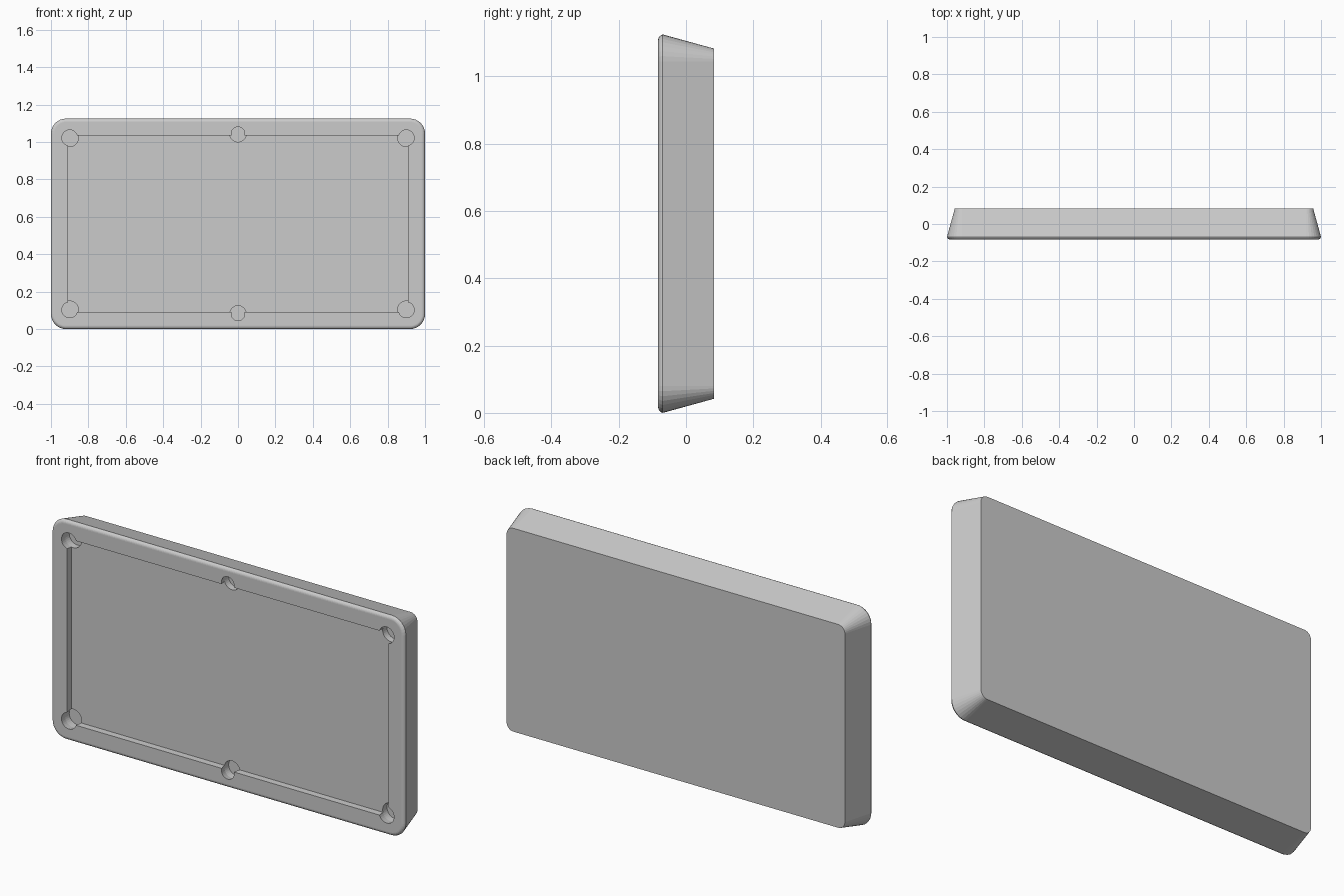
import bpy, bmesh
from math import sin, cos, pi

default = bpy.data.objects.get("Cube")
if default:
    bpy.data.objects.remove(default, do_unlink=True)

HALF_W, HALF_H = 1.0, 0.5625
FRONT, BACK = -0.083, 0.083
FLOOR = FRONT + 0.035

grey = bpy.data.materials.new("plain grey")
grey.use_nodes = True
colour = (0.6, 0.6, 0.6, 1)
grey.diffuse_color = colour
grey.node_tree.nodes["Principled BSDF"].inputs["Base Color"].default_value = colour


def rounded_ring(bm, inset, y, radius=0.08, steps=8):
    """Rounded rectangle loop, offset inward by inset."""
    r = radius - inset
    verts = []
    for k, (sx, sz) in enumerate([(1, 1), (-1, 1), (-1, -1), (1, -1)]):
        for i in range(steps + 1):
            a = (k + i / steps) * pi / 2
            verts.append(bm.verts.new((sx * (HALF_W - radius) + r * cos(a), y,
                                       HALF_H + sz * (HALF_H - radius) + r * sin(a))))
    return verts


def loft(name, rings_fn):
    """Skin a list of loops and cap both ends."""
    bm = bmesh.new()
    rings = rings_fn(bm)
    n = len(rings[0])
    for a, b in zip(rings, rings[1:]):
        for i in range(n):
            bm.faces.new((a[i], a[(i + 1) % n], b[(i + 1) % n], b[i]))
    bm.faces.new(rings[0])
    bm.faces.new(rings[-1])
    bmesh.ops.recalc_face_normals(bm, faces=bm.faces)
    mesh = bpy.data.meshes.new(name)
    bm.to_mesh(mesh)
    bm.free()
    ob = bpy.data.objects.new(name, mesh)
    ob.data.materials.append(grey)
    bpy.context.collection.objects.link(ob)
    return ob


# Tapered slab with a rounded front edge
def slab_rings(bm):
    f = 0.018
    rings = []
    for i in range(6):
        a = i / 5 * 1.32
        rings.append(rounded_ring(bm, f * (1 - sin(a) / sin(1.32)), FRONT + f * (1 - cos(a))))
    rings.append(rounded_ring(bm, 0.042, BACK))
    return rings


table = loft("table_body", slab_rings)


# Cutter for the sunken playing bed
def bed_rings(bm):
    return [[bm.verts.new((sx * 0.91, y, HALF_H + sz * 0.472))
             for sx, sz in ((1, 1), (-1, 1), (-1, -1), (1, -1))]
            for y in (FRONT - 0.05, FLOOR)]


cutters = [loft("bed_cutter", bed_rings)]


# Cutters for the six pockets, slightly wider toward the bottom
def pocket(x, dz, rim, base):
    def rings(bm):
        return [[bm.verts.new((x + r * cos(i * pi / 16), y, HALF_H + dz + r * sin(i * pi / 16)))
                 for i in range(32)]
                for r, y in ((rim, FRONT - 0.05), (rim, FRONT), (base, FLOOR), (base, FLOOR + 0.035))]
    return loft("pocket_cutter", rings)


for s in (1, -1):
    cutters.append(pocket(0, s * 0.482, 0.036, 0.044))
    for x in (0.9, -0.9):
        cutters.append(pocket(x, s * 0.46, 0.042, 0.047))

# Cut and bake, then remove the cutters
for c in cutters:
    mod = table.modifiers.new("cut", "BOOLEAN")
    mod.operation = "DIFFERENCE"
    mod.solver = "EXACT"
    mod.object = c
bpy.context.view_layer.update()
baked = bpy.data.meshes.new_from_object(table.evaluated_get(bpy.context.evaluated_depsgraph_get()))
table.modifiers.clear()
table.data = baked
for c in cutters:
    bpy.data.objects.remove(c, do_unlink=True)
